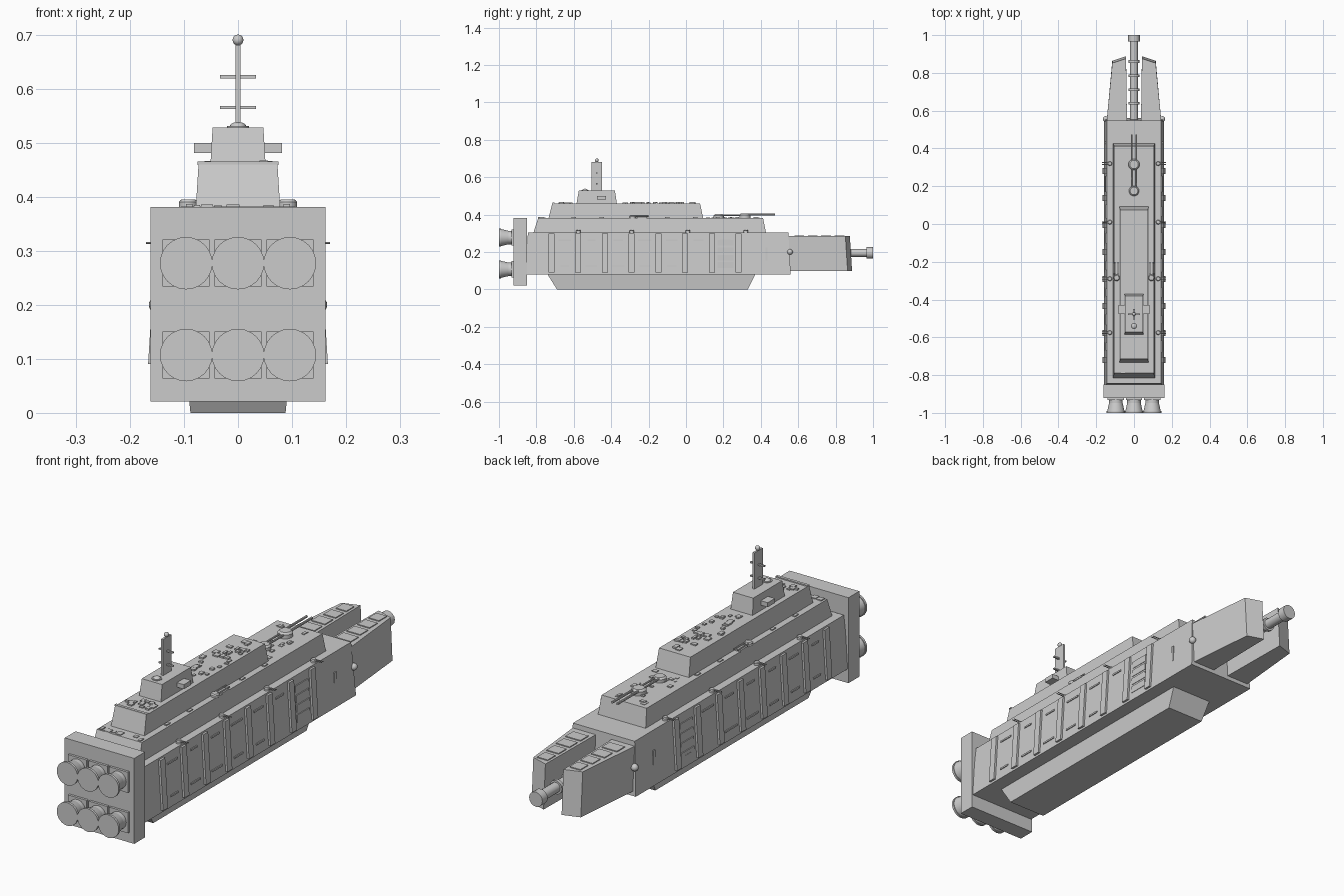
import bpy, bmesh, math, random
from mathutils import Vector, Matrix

if "Cube" in bpy.data.objects:
    bpy.data.objects.remove(bpy.data.objects["Cube"])

random.seed(7)


class Part:
    """Collects simple solids into one named mesh object."""
    def __init__(self, name):
        self.name, self.bm = name, bmesh.new()

    def prism(self, lower, upper):
        a = [self.bm.verts.new(p) for p in lower]
        b = [self.bm.verts.new(p) for p in upper]
        n = len(a)
        self.bm.faces.new(a[::-1])
        self.bm.faces.new(b)
        for i in range(n):
            self.bm.faces.new((a[i], a[(i + 1) % n], b[(i + 1) % n], b[i]))
        return self

    def taper(self, x0, y0, z0, x1, y1, z1):
        # box symmetric in x; half width and y range at each end
        def ring(x, y, z):
            return [(-x, y[0], z), (x, y[0], z), (x, y[1], z), (-x, y[1], z)]
        return self.prism(ring(x0, y0, z0), ring(x1, y1, z1))

    def box(self, c, s):
        m = Matrix.Translation(c) @ Matrix.Diagonal((*s, 1))
        bmesh.ops.create_cube(self.bm, size=1, matrix=m)
        return self

    def rod(self, a, b, r0, r1=None, seg=16):
        a, b = Vector(a), Vector(b)
        d = b - a
        m = Matrix.Translation((a + b) / 2) @ d.to_track_quat('Z', 'Y').to_matrix().to_4x4()
        bmesh.ops.create_cone(self.bm, cap_ends=True, segments=seg, radius1=r0,
                              radius2=r0 if r1 is None else r1, depth=d.length, matrix=m)
        return self

    def ball(self, c, r, squash=1):
        m = Matrix.Translation(c) @ Matrix.Diagonal((1, 1, squash, 1))
        bmesh.ops.create_uvsphere(self.bm, u_segments=16, v_segments=10, radius=r, matrix=m)
        return self

    def done(self, smooth=False):
        bmesh.ops.recalc_face_normals(self.bm, faces=self.bm.faces)
        me = bpy.data.meshes.new(self.name)
        self.bm.to_mesh(me)
        self.bm.free()
        ob = bpy.data.objects.new(self.name, me)
        bpy.context.collection.objects.link(ob)
        if smooth:
            bpy.context.view_layer.objects.active = ob
            ob.select_set(True)
            bpy.ops.object.shade_smooth_by_angle(angle=math.radians(35))
            ob.select_set(False)


# Hull, keel and stacked decks
Part("main_hull").taper(.158, (-.86, .56), .08, .144, (-.845, .547), .305).done()
Part("keel").taper(.088, (-.69, .33), 0, .096, (-.74, .37), .08).done()
Part("lower_deck").taper(.111, (-.815, .427), .305, .105, (-.79, .412), .382).done()
Part("upper_deck").taper(.078, (-.735, .092), .38, .073, (-.715, .075), .46).done()
Part("bridge").taper(.051, (-.585, -.37), .46, .047, (-.573, -.38), .528).done()
Part("bridge_wings").box((0, -.452, .49), (.162, .048, .019)).done()

# Engine block with six flared nozzles
Part("engine_block").box((0, -.886, .201), (.324, .072, .36)).done()
mounts, nozzles = Part("nozzle_mounts"), Part("nozzles")
for x in (-.096, 0, .096):
    for z in (.107, .277):
        mounts.box((x, -.926, z), (.087, .012, .087))
        nozzles.rod((x, -.92, z), (x, -.95, z), .036, .036, 24)
        nozzles.rod((x, -.94, z), (x, -.992, z), .034, .046, 24)
        nozzles.rod((x, -.99, z), (x, -1, z), .0485, .0485, 24)
mounts.done()
nozzles.done(True)

# Bow prongs with top plates
prongs, plates = Part("bow_prongs"), Part("prong_plates")
for s in (-1, 1):
    base = [(.037, .54), (.145, .54), (.115, .858), (.042, .882)]
    prongs.prism([(s * x, y + (.006 if y > .6 else 0), .098) for x, y in base],
                 [(s * x, y - (.006 if y > .6 else 0), .285) for x, y in base])
    for i in range(4):
        y = .605 + .072 * i
        w = .07 - .007 * i
        plates.box((s * (.085 - .003 * i), y, .286), (w, .052, .006))
prongs.done()
plates.done()

# Spinal gun: barrel, bands, muzzle
gun = Part("spinal_gun").rod((0, .53, .195), (0, .97, .195), .021)
for y in (.64, .71, .785, .86):
    gun.rod((0, y - .007, .195), (0, y + .007, .195), .029)
gun.rod((0, .965, .195), (0, 1, .195), .031).done(True)


def side_x(z):
    return .158 - .014 * (z - .08) / .225


# Side ribs, panels and trim strips
ribs, trim, balls = Part("side_ribs"), Part("side_trim"), Part("side_sensors")
rib_y = [-.72 + .143 * i for i in range(8)]
for s in (-1, 1):
    for y in rib_y:
        def ring(z, k):
            x, w = side_x(z), .016
            return [(s * (x - .01), y - w + k, z), (s * (x + .009), y - w + k, z),
                    (s * (x + .009), y + w + k, z), (s * (x - .01), y + w + k, z)]
        ribs.prism(ring(.09, 0), ring(.298, 0))
    for i, y in enumerate(rib_y[:-1]):
        for z in (.125, .262):
            if random.random() < .85:
                trim.box((s * side_x(z), y + .0715, z),
                         (.008, random.uniform(.04, .08), .007))
    for z in (.13, .17, .21, .25):
        trim.box((s * side_x(z), .212, z), (.006, .085, .03))
    trim.box((s * .15, .43, .19), (.008, .012, .07))
    balls.ball((s * .15, .556, .2), .015)
ribs.done()
trim.done()
balls.done(True)


def turret(part, x, y, z, r, h, aim, length, gap, br):
    # round base, cap and twin barrels along aim
    part.rod((x, y, z), (x, y, z + h * .7), r)
    part.rod((x, y, z + h * .7), (x, y, z + h), r, r * .75)
    a = Vector(aim)
    side = Vector((a.y, -a.x, 0)) * gap
    c = Vector((x, y, z + h * .75))
    for k in (-1, 1):
        part.rod(c + side * k, c + side * k + a * length, br, br, 8)


# Main deck turrets, wing turrets and point defence guns
main = Part("main_turrets")
turret(main, 0, .315, .38, .03, .026, (0, 1, 0), .16, .012, .005)
turret(main, 0, .175, .38, .027, .022, (0, 1, 0), .13, .009, .004)
main.done(True)
wing, defence = Part("wing_turrets"), Part("defence_guns")
for s in (-1, 1):
    turret(wing, s * .092, -.285, .38, .017, .015, (0, 1, 0), .085, .008, .003)
    wing.box((s * .092, -.235, .384), (.03, .05, .008))
    for y in (.32, .01, -.29, -.575):
        turret(defence, s * .128, y, .304, .012, .014, (s, 0, 0), .042, .005, .002)
wing.done(True)
defence.done(True)

# Mast: blade, cross arms, top ball; radar dome
mast = Part("mast").box((0, -.477, .603), (.009, .055, .155))
for z in (.565, .622):
    mast.box((0, -.477, z), (.066, .008, .006))
mast.done()
Part("mast_ball").rod((0, -.477, .675), (0, -.477, .69), .003).ball((0, -.477, .69), .01).done(True)
Part("radar_dome").rod((0, -.54, .525), (0, -.54, .531), .02).ball((0, -.54, .53), .015, .55).done(True)

# Scattered deck fittings, and end ledges on the decks
fit = Part("deck_fittings")


def scatter(n, hx, y0, y1, z):
    for _ in range(n):
        fit.box((random.uniform(-hx, hx), random.uniform(y0, y1), z),
                (random.uniform(.01, .024), random.uniform(.01, .028), random.uniform(.007, .014)))


scatter(34, .058, -.34, .05, .46)
scatter(14, .058, -.695, -.61, .46)
scatter(12, .085, .23, .39, .38)
scatter(8, .085, .11, .22, .38)
scatter(5, .085, -.78, -.75, .38)
for y in (-.775, -.6, -.45, -.1, .05):
    for s in (-1, 1):
        fit.box((s * .09, y, .382), (.012, .024, .009))
fit.box((0, -.709, .462), (.15, .012, .006))
fit.done()
